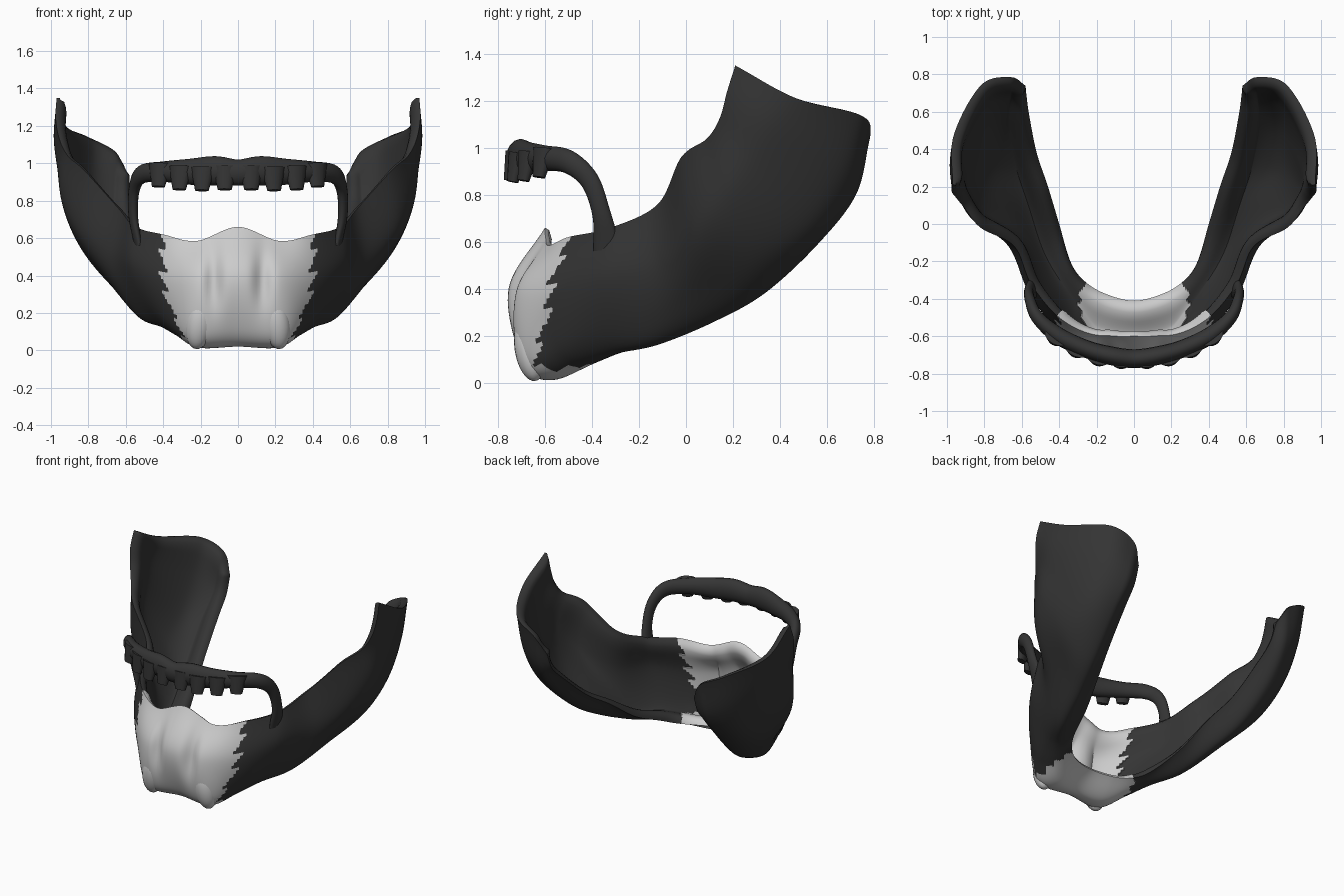
import bpy, bmesh, math
from mathutils import Vector, Matrix

if "Cube" in bpy.data.objects:
    bpy.data.objects.remove(bpy.data.objects["Cube"])

dark = bpy.data.materials.new("dark")
dark.diffuse_color = (0.035, 0.035, 0.035, 1)
dark.use_nodes = True
dark.node_tree.nodes["Principled BSDF"].inputs["Base Color"].default_value = dark.diffuse_color


def spline(pts, t):
    """Catmull-Rom through a list of vectors, t in index units."""
    i = max(0, min(int(math.floor(t)), len(pts) - 2))
    f = t - i
    p1, p2 = pts[i], pts[i + 1]
    p0 = pts[i - 1] if i > 0 else p1 * 2 - p2
    p3 = pts[i + 2] if i + 2 < len(pts) else p2 * 2 - p1
    return 0.5 * (2 * p1 + (p2 - p0) * f + (2 * p0 - 5 * p1 + 4 * p2 - p3) * f ** 2
                  + (3 * p1 - p0 - 3 * p2 + p3) * f ** 3)


def finish(bm, name, mat=None, thick=0):
    me = bpy.data.meshes.new(name)
    bm.to_mesh(me)
    bm.free()
    ob = bpy.data.objects.new(name, me)
    bpy.context.collection.objects.link(ob)
    if mat:
        me.materials.append(mat)
    bpy.ops.object.select_all(action='DESELECT')
    ob.select_set(True)
    bpy.context.view_layer.objects.active = ob
    if thick:
        ob.vertex_groups.new(name="taper")
        m = ob.modifiers.new("thickness", 'SOLIDIFY')
        m.thickness, m.offset, m.vertex_group = thick, -1, "taper"
        bpy.ops.object.modifier_apply(modifier=m.name)
    bpy.ops.object.shade_smooth_by_angle(angle=math.radians(60))
    return ob


# Jaw sections from chin centre to wing tip: inner lip, floor, lower wall, upper wall, rim
half = [
    [(0, -.41, .12), (0, -.58, .02), (0, -.70, .11), (0, -.755, .40), (0, -.60, .66)],
    [(.16, -.37, .11), (.20, -.55, .015), (.24, -.69, .08), (.22, -.72, .38), (.22, -.59, .585)],
    [(.27, -.30, .12), (.32, -.44, .075), (.37, -.55, .15), (.40, -.58, .38), (.40, -.50, .62)],
    [(.34, -.20, .16), (.41, -.32, .125), (.49, -.37, .24), (.56, -.37, .45), (.55, -.32, .66)],
    [(.40, 0, .25), (.50, -.13, .16), (.60, -.13, .28), (.67, -.12, .50), (.64, -.12, .76)],
    [(.46, .20, .40), (.57, .12, .26), (.72, .10, .40), (.86, .04, .65), (.82, -.02, .96)],
    [(.52, .38, .52), (.64, .34, .385), (.82, .30, .52), (.94, .18, .79), (.91, .09, 1.04)],
    [(.56, .58, .70), (.68, .57, .60), (.84, .51, .68), (.96, .30, .94), (.955, .145, 1.13)],
    [(.575, .69, .81), (.68, .725, .81), (.84, .65, .90), (.975, .38, 1.08), (.975, .175, 1.24)],
    [(.58, .74, .93), (.66, .785, 1.06), (.82, .74, 1.14), (.965, .47, 1.21), (.97, .21, 1.35)],
]
N = len(half) - 1
half = [[Vector(p) for p in s] for s in half]
sections = [[Vector((-p.x, p.y, p.z)) for p in s] for s in half[:0:-1]] + half


def jaw_point(u, v):
    p = spline([spline([s[k] for s in sections], u + N) for k in range(5)], v)
    if v > 1.5:  # hollows either side of the chin's central column
        p.y += .045 * math.exp(-((abs(p.x) - .13) / .045) ** 2 - ((p.z - .38) / .15) ** 2)
    return p


def border(v):  # jagged seam between grey chin and dark sides
    return 2.0 - .6 * math.exp(-3 * (v - 1.8) ** 2) + .3 * ((v * 2.2) % 1) - .15


def jaw_part(name, keep, mat, thick):
    su, sv = 14, 12
    bm = bmesh.new()
    layer = bm.verts.layers.deform.verify()
    g = []
    for i in range(2 * N * su + 1):
        g.append([])
        for j in range(4 * sv + 1):
            u, v = i / su - N, j / sv
            vert = bm.verts.new(jaw_point(u, v))
            edge = min(1, 2.5 * min(v, 4 - v, N - abs(u)))  # thin, rounded rims
            vert[layer][0] = .3 + .7 * math.sqrt(max(0, edge * (2 - edge)))
            g[-1].append(vert)
    for i in range(2 * N * su):
        for j in range(4 * sv):
            if keep((i + .5) / su - N, (j + .5) / sv):
                bm.faces.new((g[i][j], g[i + 1][j], g[i + 1][j + 1], g[i][j + 1]))
    bmesh.ops.delete(bm, geom=[v for v in bm.verts if not v.link_faces], context='VERTS')
    finish(bm, name, mat, thick)


jaw_part("chin", lambda u, v: abs(u) < border(v), None, .07)
jaw_part("jaw_side_right", lambda u, v: u >= border(v), dark, .06)
jaw_part("jaw_side_left", lambda u, v: -u >= border(v), dark, .06)

# Rounded root lobes low on the chin
for side in (-1, 1):
    bm = bmesh.new()
    bmesh.ops.create_uvsphere(bm, u_segments=24, v_segments=16, radius=1)
    m = (Matrix.Translation((side * .205, -.662, .15))
         @ Matrix.Rotation(math.radians(8), 4, 'X')
         @ Matrix.Rotation(math.radians(-side * 8), 4, 'Y')
         @ Matrix.Diagonal((.075, .068, .145, 1)))
    bmesh.ops.transform(bm, matrix=m, verts=bm.verts)
    finish(bm, "chin_lobe")

# Upper arch: oval tube, points with (outward, upright) half sizes
arch = [((.535, -.335, .57), .02, .06), ((.56, -.36, .72), .025, .04),
        ((.555, -.41, .86), .028, .042), ((.515, -.50, .94), .035, .05),
        ((.40, -.60, .955), .045, .055), ((.25, -.67, .955), .047, .07),
        ((.12, -.705, .96), .05, .078), ((0, -.72, .95), .05, .07)]
path = [Vector(p) for p, a, b in arch]
size = [Vector((a, b, 0)) for p, a, b in arch]
path += [Vector((-p.x, p.y, p.z)) for p in path[-2::-1]]
size += size[-2::-1]
bm = bmesh.new()
rings, steps, sides = [], 6, 16
for i in range((len(path) - 1) * steps + 1):
    t = i / steps
    c, s = spline(path, t), spline(size, t)
    d = (spline(path, t + .02) - spline(path, t - .02)).normalized()
    out = Vector((c.x, c.y + .25, 0))
    out = (out - d * out.dot(d)).normalized()
    up = d.cross(out)
    rings.append([bm.verts.new(c + out * s.x * math.cos(a) + up * s.y * math.sin(a))
                  for a in (2 * math.pi * k / sides for k in range(sides))])
for r, q in zip(rings, rings[1:]):
    for k in range(sides):
        n = (k + 1) % sides
        bm.faces.new((r[k], r[n], q[n], q[k]))
bm.faces.new(rings[0])
bm.faces.new(rings[-1])
bmesh.ops.recalc_face_normals(bm, faces=bm.faces)
finish(bm, "upper_arch", dark)

# Blunt, merging teeth along the front of the arch
bm = bmesh.new()
for x, y, z in ((.07, -.74, .92), (.19, -.725, .915), (.31, -.68, .92), (.42, -.615, .935)):
    for side in (-1, 1):
        m = (Matrix.Translation((side * x, y, z))
             @ Matrix.Rotation(side * math.atan2(x * .9, .7), 4, 'Z')
             @ Matrix.Rotation(math.radians(-12), 4, 'X')
             @ Matrix.Diagonal((.068, .042, .062, 1)))
        bmesh.ops.create_cone(bm, segments=16, radius1=.55, radius2=1, depth=2,
                              cap_ends=True, matrix=m)
finish(bm, "teeth", dark)
